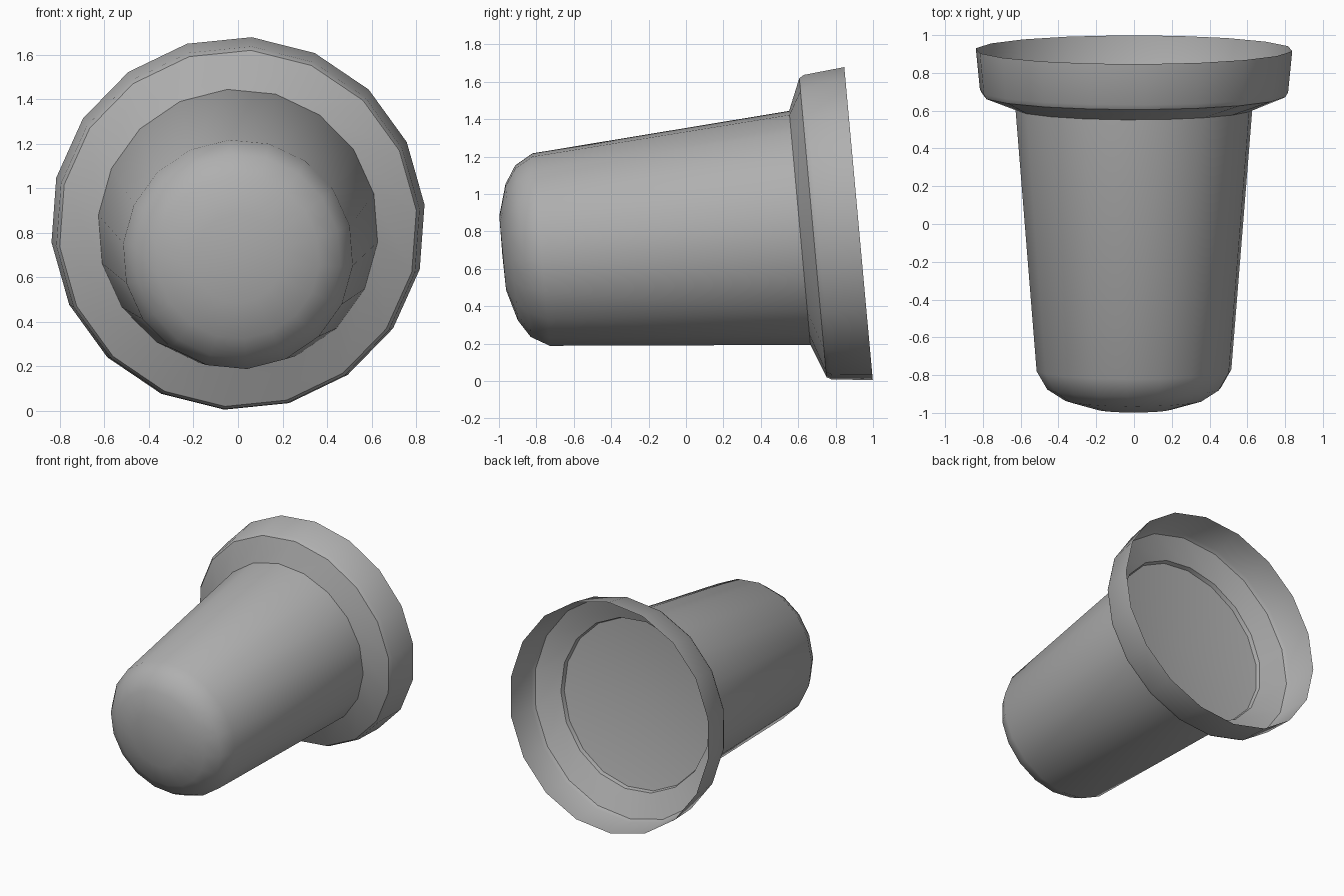
import bpy, bmesh, math

if "Cube" in bpy.data.objects:
    bpy.data.objects.remove(bpy.data.objects["Cube"])

TILT = math.radians(5.2)   # the whole cup axis leans up towards the back
SIDES = 18
CENTRE = 0.761             # height of the axis above the tilted base plane

grey = bpy.data.materials.new("mid_grey")
grey.diffuse_color = (0.43, 0.43, 0.43, 1)
grey.use_nodes = True
grey.node_tree.nodes["Principled BSDF"].inputs["Base Color"].default_value = grey.diffuse_color


def lathe(name, profile, start_pole=None, end_pole=None):
    """Revolve (distance along axis, radius, centre, turn) rings about the tilted axis."""
    c, s = math.cos(TILT), math.sin(TILT)
    bm = bmesh.new()

    def point(t, r, centre, a):
        w = centre + r * math.cos(a)
        return bm.verts.new((r * math.sin(a), t * c - w * s, t * s + w * c))

    rings = [[point(t, r, centre, math.radians(turn) + 2 * math.pi * i / SIDES)
              for i in range(SIDES)] for t, r, centre, turn in profile]
    for lo, hi in zip(rings, rings[1:]):
        for i in range(SIDES):
            j = (i + 1) % SIDES
            bm.faces.new((lo[i], lo[j], hi[j], hi[i]))
    for ring, pole in ((rings[0], start_pole), (rings[-1], end_pole)):
        if pole is not None:
            tip = point(pole, 0, CENTRE, 0)
            for i in range(SIDES):
                bm.faces.new((ring[i], ring[(i + 1) % SIDES], tip))
    bmesh.ops.recalc_face_normals(bm, faces=bm.faces[:])
    mesh = bpy.data.meshes.new(name)
    bm.to_mesh(mesh)
    bm.free()
    mesh.materials.append(grey)
    ob = bpy.data.objects.new(name, mesh)
    bpy.context.collection.objects.link(ob)
    bpy.ops.object.select_all(action='DESELECT')
    ob.select_set(True)
    bpy.context.view_layer.objects.active = ob
    bpy.ops.object.shade_smooth_by_angle(angle=math.radians(35))
    return ob


B, BT = 0.764, -4.4    # body axis height and ring turn
K, KT = 0.755, 4.2     # collar axis height and ring turn

# tapered body with rounded nose and a shallow dished back
lathe("body",
      [(-0.914, 0.20, B + 0.006, BT), (-0.866, 0.367, B + 0.006, BT),
       (-0.805, 0.462, B + 0.006, BT), (-0.708, 0.518, B + 0.006, BT),
       (0.68, 0.630, B - 0.004, BT), (0.65, 0.622, B - 0.004, BT)],
      start_pole=-0.917, end_pole=0.57)

# thin open collar joined to the body edge: annulus, chamfer, flared lip
lathe("collar",
      [(0.68, 0.630, B - 0.004, BT), (0.75, 0.805, K, KT),
       (0.776, 0.820, K, KT), (0.995, 0.842, K, KT)])
